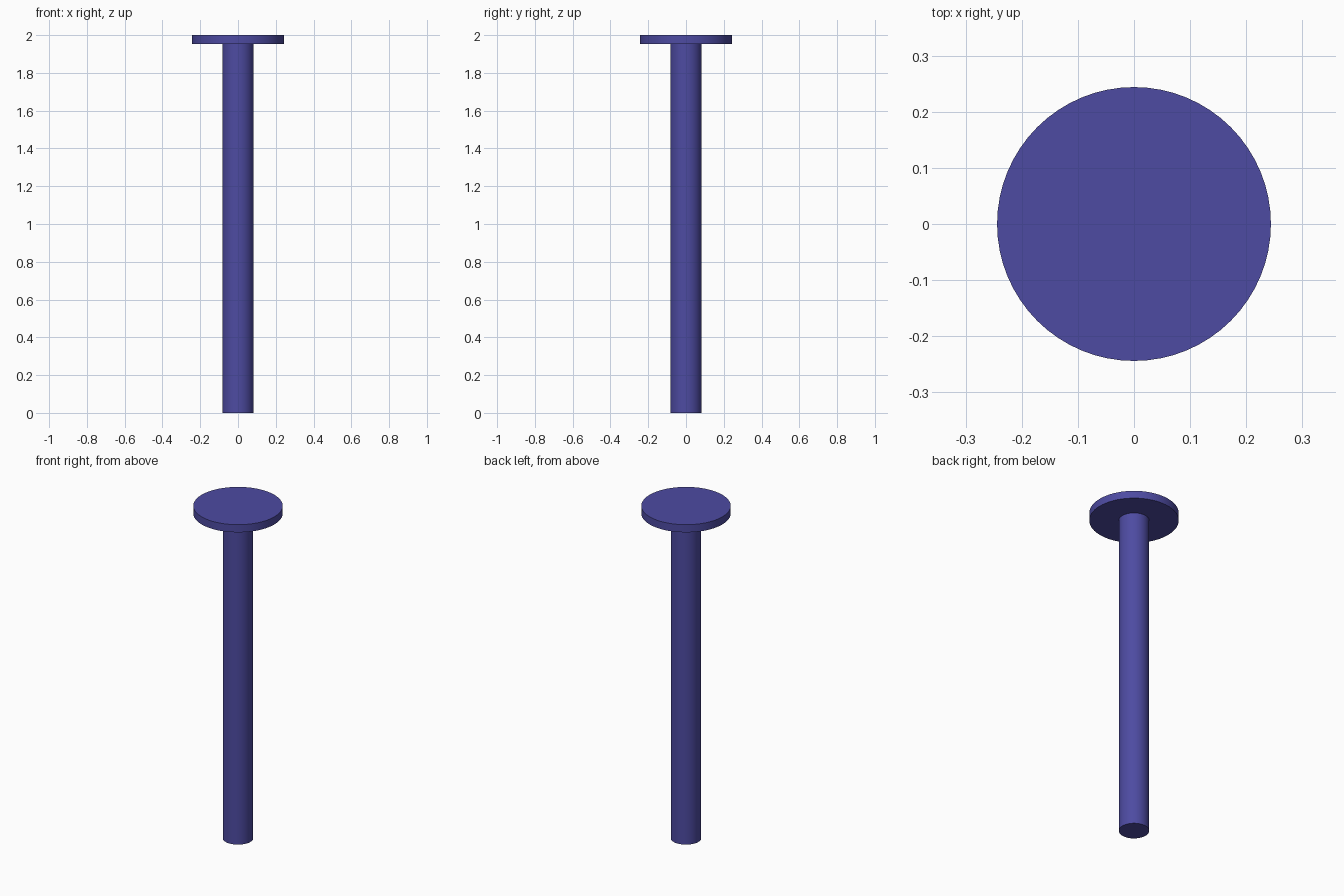
import bpy
import math

if "Cube" in bpy.data.objects:
    bpy.data.objects.remove(bpy.data.objects["Cube"])

HEAD_BOTTOM, TOP = 1.954, 2.0

mat = bpy.data.materials.new("blue_paint")
mat.diffuse_color = (0.075, 0.07, 0.36, 1)
mat.use_nodes = True
mat.node_tree.nodes["Principled BSDF"].inputs["Base Color"].default_value = mat.diffuse_color


def disc(name, radius, z0, z1):
    """Upright smooth cylinder between two heights."""
    bpy.ops.mesh.primitive_cylinder_add(
        vertices=64, radius=radius, depth=z1 - z0, location=(0, 0, (z0 + z1) / 2))
    ob = bpy.context.object
    ob.name = name
    ob.data.materials.append(mat)
    bpy.ops.object.shade_smooth_by_angle(angle=math.radians(30))
    return ob


# Long round shaft
disc("shaft", 0.083, 0.0, HEAD_BOTTOM)

# Wide flat head
disc("head", 0.244, HEAD_BOTTOM, TOP)
